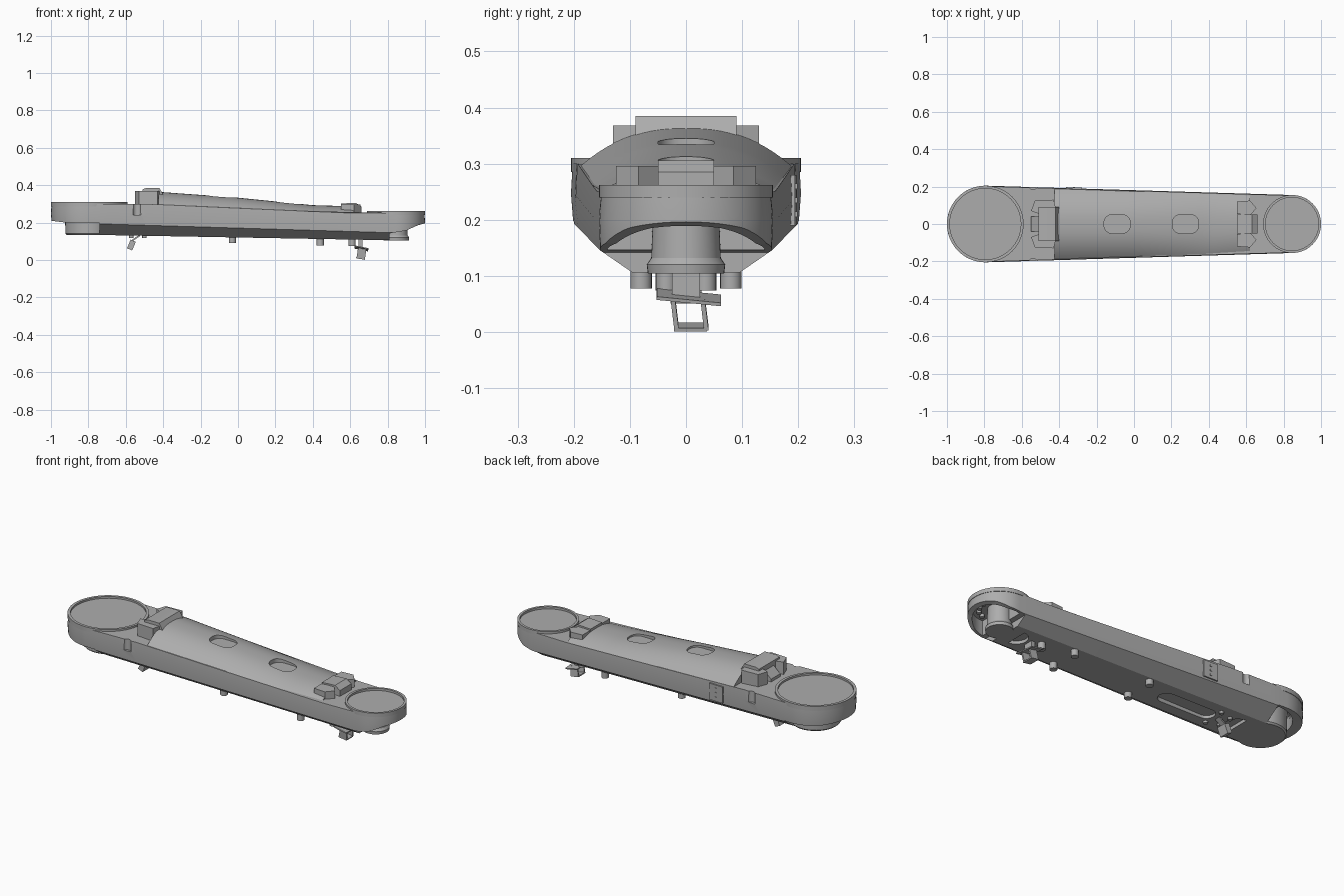
import bpy, bmesh, math
from mathutils import Matrix, Euler

if "Cube" in bpy.data.objects:
    bpy.data.objects.remove(bpy.data.objects["Cube"])

grey = bpy.data.materials.new("machined grey")
grey.use_nodes = True
grey.diffuse_color = (0.42, 0.42, 0.42, 1)
grey.node_tree.nodes["Principled BSDF"].inputs["Base Color"].default_value = (0.42, 0.42, 0.42, 1)

BIG_X, BIG_R = -0.795, 0.205
SMALL_X, SMALL_R = 0.845, 0.155


def finish(name, bm):
    """Turn a bmesh into a smooth object with sharp edges kept."""
    bmesh.ops.recalc_face_normals(bm, faces=bm.faces)
    me = bpy.data.meshes.new(name)
    bm.to_mesh(me)
    bm.free()
    me.materials.append(grey)
    me.shade_smooth()
    me.set_sharp_from_angle(angle=math.radians(30))
    ob = bpy.data.objects.new(name, me)
    bpy.context.scene.collection.objects.link(ob)
    return ob


def loft(name, rings):
    """Closed solid through rings of equal point count."""
    bm = bmesh.new()
    vs = [[bm.verts.new(p) for p in r] for r in rings]
    n = len(vs[0])
    for a, b in zip(vs, vs[1:]):
        for i in range(n):
            j = (i + 1) % n
            bm.faces.new((a[i], a[j], b[j], b[i]))
    bm.faces.new(vs[0])
    bm.faces.new(vs[-1])
    return finish(name, bm)


def prism(name, pts, lo, hi, axis="z"):
    """Extrude a flat outline along z (from xy) or along y (from xz)."""
    if axis == "z":
        return loft(name, [[(u, v, h) for u, v in pts] for h in (lo, hi)])
    return loft(name, [[(u, h, v) for u, v in pts] for h in (lo, hi)])


def circle(x, y, r, n=48, start=0.0, sweep=math.tau):
    m = n if sweep > 6.28 else n + 1
    return [(x + r * math.cos(start + sweep * i / n), y + r * math.sin(start + sweep * i / n)) for i in range(m)]


def slot(x, length, width, r):
    """Rounded rectangle outline centred on y = 0."""
    pts = []
    for k, (sx, sy) in enumerate([(1, 1), (-1, 1), (-1, -1), (1, -1)]):
        pts += circle(x + sx * (length / 2 - r), sy * (width / 2 - r), r, 6, k * math.pi / 2, math.pi / 2)
    return pts


def box(name, loc, size, rot=(0, 0, 0)):
    bm = bmesh.new()
    m = Matrix.LocRotScale(loc, Euler(rot), size)
    bmesh.ops.create_cube(bm, size=1, matrix=m)
    return finish(name, bm)


def ring(name, x, r_out, r_in, lo, hi):
    o, i = circle(x, 0, r_out, 64), circle(x, 0, r_in, 64)
    bm = bmesh.new()
    loops = [[bm.verts.new((*p, z)) for p in c] for c, z in ((o, lo), (o, hi), (i, hi), (i, lo))]
    for a, b in zip(loops, loops[1:] + loops[:1]):
        for k in range(64):
            j = (k + 1) % 64
            bm.faces.new((a[k], a[j], b[j], b[k]))
    return finish(name, bm)


def cut(ob, cutter):
    cutter.hide_render = True
    mod = ob.modifiers.new("cut", "BOOLEAN")
    mod.operation, mod.object, mod.solver = "DIFFERENCE", cutter, "EXACT"
    bpy.context.view_layer.update()
    dg = bpy.context.evaluated_depsgraph_get()
    me = bpy.data.meshes.new_from_object(ob.evaluated_get(dg))
    ob.modifiers.clear()
    ob.data = me
    bpy.data.objects.remove(cutter)
    me.shade_smooth()
    me.set_sharp_from_angle(angle=math.radians(30))


def curve(table):
    """Piecewise linear function through the given points."""
    def f(x):
        if x <= table[0][0]:
            return table[0][1]
        for (a, p), (b, q) in zip(table, table[1:]):
            if x <= b:
                return p + (q - p) * (x - a) / (b - a)
        return table[-1][1]
    return f


floor_z = curve([(-0.8, 0.135), (0.85, 0.105)])
crease_z = curve([(-0.8, 0.195), (0.85, 0.145)])
top_z = curve([(-0.5, 0.3), (0, 0.277), (0.62, 0.25)])
crown_z = curve([(-0.42, 0.364), (-0.02, 0.335), (0.28, 0.305), (0.4, 0.293), (0.58, 0.288)])


def half_width(x):
    return BIG_R + (SMALL_R - BIG_R) * (x - BIG_X) / (SMALL_X - BIG_X)


def outline(r1, r2, zf):
    """Tapered capsule outline whose height follows x."""
    left = circle(BIG_X, 0, r1, 24, math.pi / 2, math.pi)
    right = circle(SMALL_X, 0, r2, 24, -math.pi / 2, math.pi)

    def between(p, q):
        return [(p[0] + (q[0] - p[0]) * i / 16, p[1] + (q[1] - p[1]) * i / 16) for i in range(1, 16)]
    pts = left + between(left[-1], right[0]) + right + between(right[-1], left[0])
    return [(x, y, zf(x)) for x, y in pts]


# Main shell with chamfered underside
body = loft("arm_shell", [outline(0.11, 0.095, floor_z), outline(BIG_R - 0.004, SMALL_R - 0.002, crease_z),
                          outline(BIG_R, SMALL_R, lambda x: (crease_z(x) + top_z(x)) / 2),
                          outline(BIG_R - 0.003, SMALL_R - 0.003, top_z)])

# Open skirts and joint cavities at both ends
cut(body, prism("cutter", [(-0.74, 0), (-0.74, 0.197), (-0.92, 0.2), (-1.1, 0.222), (-1.1, 0)], -1, 1, "y"))
cut(body, prism("cutter", [(0.81, 0), (0.81, 0.142), (0.9, 0.158), (0.96, 0.185), (1.1, 0.225), (1.1, 0)], -1, 1, "y"))
cut(body, prism("cutter", circle(BIG_X + 0.04, 0, 0.185, 32, math.pi / 2, math.pi), 0.05, 0.27))
cut(body, prism("cutter", circle(SMALL_X - 0.01, 0, 0.14, 32, -math.pi / 2, math.pi), 0.05, 0.228))

# Underside recesses and side notches
cut(body, prism("cutter", slot(-0.33, 0.34, 0.09, 0.044), 0.05, 0.145))
cut(body, prism("cutter", circle(-0.65, 0, 0.07, 24, -math.pi / 2, math.pi), 0.05, 0.15))
cut(body, prism("cutter", circle(0.74, 0, 0.06, 24, math.pi / 2, math.pi), 0.05, 0.125))
for s in (-1, 1):
    cut(body, prism("cutter", circle(-0.54, s * 0.205, 0.022, 16), 0.24, 0.4))

# Joint cover rims
ring("big_joint_rim", BIG_X, BIG_R, 0.19, 0.285, 0.31)
ring("small_joint_rim", SMALL_X, SMALL_R, 0.142, 0.24, 0.262)


# Joint columns inside the cavities
def column(name, x, levels):
    loft(name, [[(*p, z) for p in circle(x, 0, r, 40)] for r, z in levels])


column("big_joint_column", BIG_X, [(0.12, 0.134), (0.128, 0.142), (0.13, 0.28)])
column("small_joint_column", SMALL_X, [(0.068, 0.104), (0.07, 0.12), (0.062, 0.132), (0.058, 0.235)])

# Bolt heads around each column
for cx, r, z, side in ((BIG_X, 0.158, 0.255, math.pi), (SMALL_X, 0.1, 0.212, 0)):
    for i in range(7):
        a = side + (i - 3) * 0.42
        x, y = cx + r * math.cos(a), r * math.sin(a)
        prism("joint_bolt", circle(x, y, 0.012, 12), z, z + 0.03)

# Domed top cover
sections = []
for i in range(33):
    x = -0.425 + i * 1.045 / 32
    w, e, c = half_width(x) - 0.004, top_z(x) - 0.002, crown_z(x)
    arc = [(x, w * t, e + (c - e) * (1 - abs(t) ** 2.4)) for t in (k / 12 - 1 for k in range(25))]
    sections.append(arc + [(x, w, e - 0.02), (x, -w, e - 0.02)])
cover = loft("top_cover", sections)
for x in (-0.09, 0.275):
    cut(cover, prism("cutter", slot(x, 0.14, 0.1, 0.042), crown_z(x) - 0.016, 0.5))

# Clamp blocks at both ends of the cover
for s in (-1, 1):
    big = [(-0.55, 0.07), (-0.53, 0.125), (-0.43, 0.13), (-0.415, 0.075), (-0.47, 0.04)]
    prism("rear_clamp", [(x, s * y) for x, y in big], 0.29, 0.368)
    small = [(0.55, 0.055), (0.55, 0.12), (0.62, 0.125), (0.655, 0.085), (0.62, 0.045)]
    prism("front_clamp", [(x, s * y) for x, y in small], 0.24, 0.296)
prism("rear_clamp_bridge", [(-0.51, 0.33), (-0.51, 0.378), (-0.49, 0.385), (-0.42, 0.385), (-0.4, 0.35)], -0.09, 0.09, "y")
prism("rear_clamp_nose", [(-0.55, 0.29), (-0.55, 0.315), (-0.5, 0.36), (-0.42, 0.36), (-0.42, 0.29)], -0.04, 0.04, "y")
prism("front_clamp_nose", [(0.55, 0.25), (0.55, 0.302), (0.63, 0.306), (0.66, 0.285), (0.66, 0.24)], -0.05, 0.05, "y")

# Service plate with screws on the back side
yaw = math.atan2(SMALL_R - BIG_R, SMALL_X - BIG_X)
box("service_plate", (-0.32, half_width(-0.32) + 0.001, 0.235), (0.085, 0.008, 0.09), (0, 0, yaw))
for z in (0.21, 0.235, 0.26):
    box("plate_screw", (-0.32, half_width(-0.32) + 0.006, z), (0.01, 0.004, 0.01), (0, 0, yaw))

# Pegs under the floor
for x, y, r, h in [(-0.03, 0.08, 0.019, 0.03), (0.44, 0.08, 0.019, 0.035), (0.61, 0.035, 0.019, 0.035),
                   (-0.5, 0.06, 0.012, 0.012), (-0.57, 0.04, 0.012, 0.012)]:
    for s in (-1, 1):
        prism("floor_peg", circle(x, s * y, r, 20), floor_z(x) - h, floor_z(x) + 0.01)

# Cable brackets
box("front_bracket_stem", (0.655, 0, 0.09), (0.022, 0.05, 0.06))
box("front_bracket_plate", (0.66, 0.005, 0.062), (0.075, 0.115, 0.006), (-0.1, 0.2, 0))
for y in (-0.02, 0.033):
    box("front_bracket_leg", (0.66, y, 0.033), (0.045, 0.008, 0.056), (0.12, 0.15, 0))
box("front_bracket_foot", (0.655, 0.008, 0.009), (0.05, 0.058, 0.006), (0, 0.2, 0))
box("rear_bracket_arm", (-0.545, 0, 0.118), (0.05, 0.03, 0.008), (0, -0.6, 0))
box("rear_bracket_plate", (-0.57, 0, 0.08), (0.03, 0.055, 0.05), (0, 0.4, 0))
